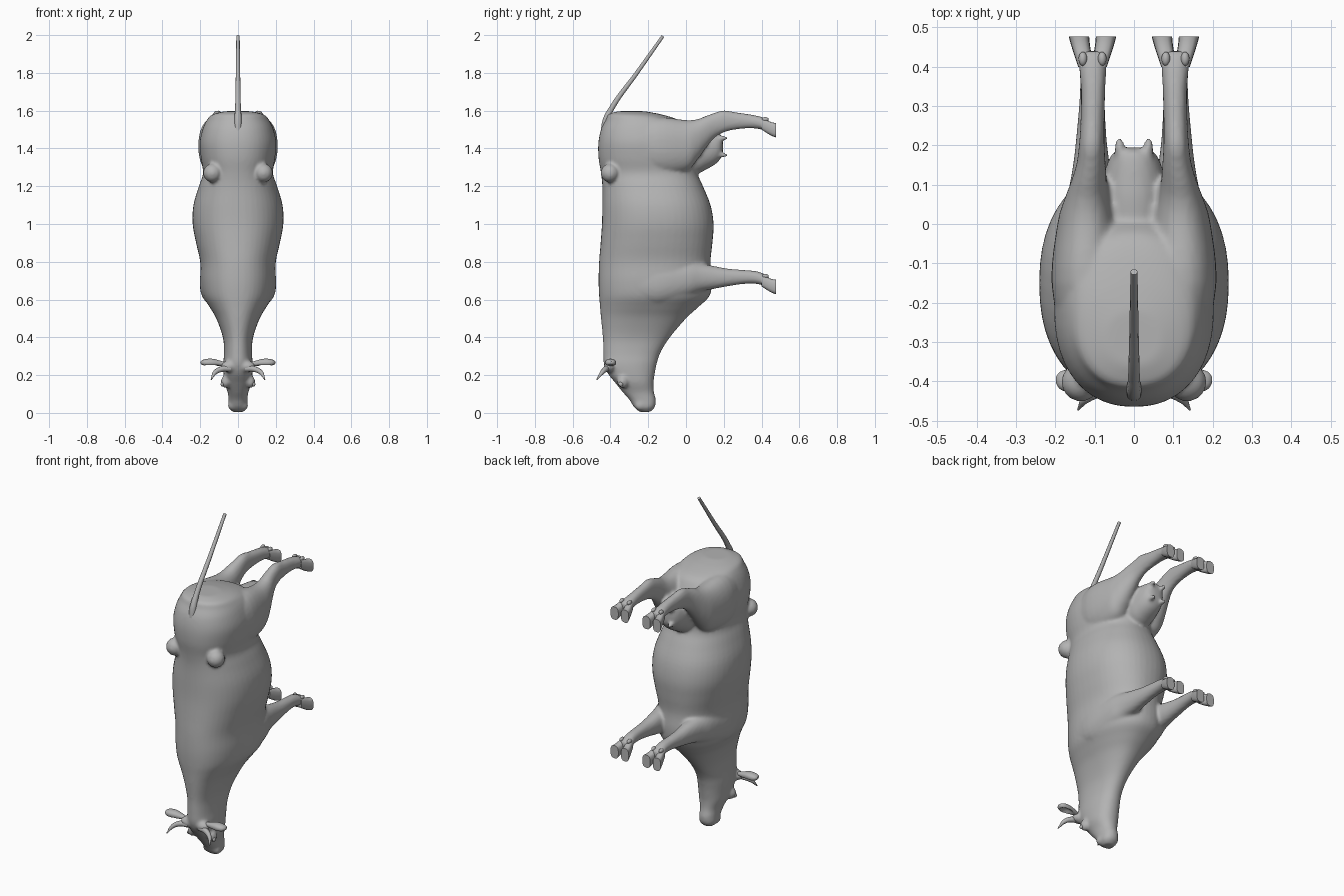
import bpy, bmesh, math
from mathutils import Vector, Matrix

cube = bpy.data.objects.get("Cube")
if cube:
    bpy.data.objects.remove(cube, do_unlink=True)

GREY = (0.45, 0.45, 0.45, 1)
mat = bpy.data.materials.new("plain grey")
mat.use_nodes = True
mat.diffuse_color = GREY
bsdf = mat.node_tree.nodes["Principled BSDF"]
bsdf.inputs["Base Color"].default_value = GREY
bsdf.inputs["Roughness"].default_value = 0.7

ORDER = {"x": (1, 2, 0), "y": (0, 2, 1), "z": (0, 1, 2)}  # slots of a, b, t


def smooth_rings(rings, steps):
    """Catmull-Rom interpolation between cross-sections."""
    if steps < 2:
        return rings
    out = []
    for i in range(len(rings) - 1):
        p = [Vector(rings[min(max(k, 0), len(rings) - 1)]) for k in range(i - 1, i + 3)]
        for s in range(steps):
            u = s / steps
            out.append(0.5 * (2 * p[1] + (p[2] - p[0]) * u
                              + (2 * p[0] - 5 * p[1] + 4 * p[2] - p[3]) * u * u
                              + (3 * p[1] - p[0] - 3 * p[2] + p[3]) * u ** 3))
    return out + [Vector(rings[-1])]


def loft(bm, axis, rings, power=2.2, sides=32, steps=4, flip=1):
    """Skin rings of (t, a_min, a_max, b_min, b_max) along an axis."""
    loops = []
    for t, a0, a1, b0, b1 in smooth_rings(rings, steps):
        loop = []
        for k in range(sides):
            ang = 2 * math.pi * k / sides
            c, s = math.cos(ang), math.sin(ang)
            co = [0, 0, 0]
            vals = ((a0 + a1) / 2 + (a1 - a0) / 2 * math.copysign(abs(c) ** (2 / power), c),
                    (b0 + b1) / 2 + (b1 - b0) / 2 * math.copysign(abs(s) ** (2 / power), s), t)
            for slot, v in zip(ORDER[axis], vals):
                co[slot] = v
            co[0] *= flip
            loop.append(bm.verts.new(co))
        loops.append(loop)
    for lo, hi in zip(loops, loops[1:]):
        for k in range(sides):
            n = (k + 1) % sides
            bm.faces.new((lo[k], lo[n], hi[n], hi[k]))
    bm.faces.new(loops[0][::-1])
    bm.faces.new(loops[-1])


def ball(bm, centre, size):
    m = Matrix.Translation(centre) @ Matrix.Diagonal((*size, 1))
    bmesh.ops.create_uvsphere(bm, u_segments=20, v_segments=12, radius=1, matrix=m)


def finish(bm, name, mirror=False):
    bmesh.ops.recalc_face_normals(bm, faces=bm.faces)
    me = bpy.data.meshes.new(name)
    bm.to_mesh(me)
    bm.free()
    me.materials.append(mat)
    ob = bpy.data.objects.new(name, me)
    bpy.context.collection.objects.link(ob)
    bpy.ops.object.select_all(action="DESELECT")
    bpy.context.view_layer.objects.active = ob
    ob.select_set(True)
    bpy.ops.object.shade_smooth_by_angle(angle=math.radians(40))
    if mirror:
        ob.modifiers.new("mirror", "MIRROR")
    return ob


def tube(name, points, mirror=False):
    """Tapered tube through (x, y, z, radius) points."""
    cu = bpy.data.curves.new(name, "CURVE")
    cu.dimensions = "3D"
    cu.bevel_depth = 1
    cu.bevel_resolution = 3
    cu.use_fill_caps = True
    sp = cu.splines.new("BEZIER")
    sp.bezier_points.add(len(points) - 1)
    for bp, (x, y, z, r) in zip(sp.bezier_points, points):
        bp.co, bp.radius = (x, y, z), r
        bp.handle_left_type = bp.handle_right_type = "AUTO"
    tmp = bpy.data.objects.new(name, cu)
    bpy.context.collection.objects.link(tmp)
    bm = bmesh.new()
    bpy.context.view_layer.update()
    bm.from_mesh(tmp.evaluated_get(bpy.context.evaluated_depsgraph_get()).to_mesh())
    bpy.data.objects.remove(tmp, do_unlink=True)
    bmesh.ops.remove_doubles(bm, verts=bm.verts, dist=0.0001)
    return finish(bm, name, mirror)


# Trunk, neck and head: (z, half width, back y, belly y)
TRUNK = [(0.005, 0.028, -0.245, -0.19), (0.03, 0.048, -0.275, -0.165), (0.07, 0.05, -0.30, -0.16),
         (0.11, 0.055, -0.335, -0.17), (0.16, 0.072, -0.375, -0.172), (0.21, 0.077, -0.415, -0.165),
         (0.26, 0.078, -0.435, -0.155), (0.32, 0.074, -0.438, -0.135), (0.4, 0.08, -0.44, -0.085),
         (0.5, 0.115, -0.45, 0.0), (0.56, 0.15, -0.455, 0.065), (0.62, 0.185, -0.46, 0.125),
         (0.7, 0.198, -0.463, 0.138), (0.8, 0.2, -0.46, 0.13), (0.9, 0.222, -0.452, 0.14),
         (1.0, 0.24, -0.445, 0.146), (1.1, 0.236, -0.443, 0.13), (1.2, 0.207, -0.443, 0.09),
         (1.27, 0.185, -0.45, 0.06), (1.35, 0.197, -0.463, 0.05), (1.43, 0.203, -0.464, 0.03),
         (1.5, 0.188, -0.45, 0.0), (1.55, 0.165, -0.425, -0.04), (1.58, 0.135, -0.41, -0.13),
         (1.597, 0.07, -0.36, -0.22)]
# Legs: (y, x min, x max, z min, z max)
HIND = [(-0.3, 0.04, 0.18, 1.32, 1.53), (-0.15, 0.03, 0.21, 1.26, 1.565), (0.0, 0.045, 0.195, 1.28, 1.55),
        (0.06, 0.06, 0.178, 1.34, 1.555), (0.1, 0.068, 0.163, 1.395, 1.57), (0.15, 0.072, 0.147, 1.455, 1.588),
        (0.2, 0.075, 0.14, 1.485, 1.602), (0.26, 0.075, 0.136, 1.5, 1.592), (0.34, 0.073, 0.135, 1.507, 1.58),
        (0.4, 0.07, 0.14, 1.5, 1.567), (0.44, 0.066, 0.145, 1.485, 1.55)]
FORE = [(-0.28, 0.08, 0.185, 0.6, 0.78), (-0.15, 0.05, 0.203, 0.57, 0.81), (0.0, 0.045, 0.188, 0.61, 0.805),
        (0.08, 0.055, 0.168, 0.642, 0.79), (0.15, 0.062, 0.155, 0.657, 0.777), (0.22, 0.07, 0.147, 0.67, 0.764),
        (0.3, 0.074, 0.14, 0.682, 0.757), (0.36, 0.073, 0.137, 0.684, 0.752), (0.4, 0.07, 0.14, 0.677, 0.742),
        (0.44, 0.066, 0.145, 0.657, 0.72)]
UDDER = [(-0.1, -0.09, 0.09, 1.25, 1.48), (0.05, -0.088, 0.088, 1.265, 1.49), (0.11, -0.08, 0.08, 1.29, 1.487),
         (0.16, -0.066, 0.066, 1.32, 1.482), (0.185, -0.048, 0.048, 1.35, 1.472), (0.195, -0.02, 0.02, 1.38, 1.44)]

# All the flesh is fused into one skin
bm = bmesh.new()
loft(bm, "z", [(z, -w, w, b, f) for z, w, b, f in TRUNK], power=2.25, sides=48)
loft(bm, "y", UDDER)
for s in (1, -1):
    loft(bm, "y", HIND, flip=s)
    loft(bm, "y", FORE, flip=s)
    ball(bm, (s * 0.135, -0.402, 1.27), (0.05, 0.05, 0.05))     # hip bone
    ball(bm, (s * 0.065, -0.335, 0.165), (0.026, 0.03, 0.034))  # brow
    ball(bm, (s * 0.05, -0.405, 0.245), (0.042, 0.03, 0.03))    # horn base
    ball(bm, (s * 0.03, -0.24, 0.04), (0.024, 0.032, 0.028))    # nostril pad
    for z in (1.365, 1.455):
        ball(bm, (s * 0.037, 0.19, z), (0.013, 0.034, 0.013))   # teat
body = finish(bm, "body")
remesh = body.modifiers.new("fuse", "REMESH")
remesh.mode = "VOXEL"
remesh.voxel_size = 0.009
remesh.use_smooth_shade = True
relax = body.modifiers.new("relax", "SMOOTH")
relax.factor = 0.5
relax.iterations = 4

# Cloven hooves with dewclaws; z is the lowest edge of the sole
for name, z in (("hind_hooves", 1.458), ("fore_hooves", 0.628)):
    bm = bmesh.new()
    for lean, x in ((-1, 0.087), (1, 0.124)):
        loft(bm, "y", [(0.4, x - 0.018, x + 0.018, z + 0.042, z + 0.098),
                       (0.43, x - 0.022 + lean * 0.006, x + 0.022 + lean * 0.006, z + 0.022, z + 0.09),
                       (0.455, x - 0.024 + lean * 0.012, x + 0.024 + lean * 0.012, z + 0.008, z + 0.08),
                       (0.477, x - 0.026 + lean * 0.016, x + 0.026 + lean * 0.016, z, z + 0.077)],
             power=2.8, sides=16, steps=2)
        ball(bm, (x + lean * 0.006, 0.42, z + 0.096), (0.011, 0.018, 0.012))
    finish(bm, name, mirror=True)

# Ears: flattened leaves, hollowed on the lower side
bm = bmesh.new()
loft(bm, "x", [(0.06, -0.408, -0.388, 0.25, 0.268), (0.09, -0.414, -0.38, 0.248, 0.275),
               (0.13, -0.426, -0.372, 0.245, 0.286), (0.165, -0.428, -0.37, 0.245, 0.286),
               (0.188, -0.42, -0.376, 0.252, 0.28), (0.198, -0.405, -0.388, 0.262, 0.272)], sides=20)
for v in bm.verts:
    hollow = max(0, 1 - ((v.co.x - 0.145) / 0.045) ** 2 - ((v.co.y + 0.399) / 0.024) ** 2)
    if v.co.z < 0.265:
        v.co.z += 0.025 * hollow
finish(bm, "ears", mirror=True)

# Eyes
bm = bmesh.new()
ball(bm, (0.083, -0.345, 0.152), (0.009, 0.012, 0.012))
finish(bm, "eyes", mirror=True)

# Horns and tail
tube("horns", [(0.04, -0.415, 0.235, 0.017), (0.085, -0.425, 0.232, 0.016),
               (0.12, -0.443, 0.215, 0.012), (0.142, -0.472, 0.176, 0.003)], mirror=True)
tube("tail", [(0, -0.435, 1.47, 0.02), (0, -0.422, 1.55, 0.02), (0, -0.395, 1.61, 0.015),
              (0, -0.26, 1.8, 0.0115), (0, -0.122, 1.995, 0.009)])
